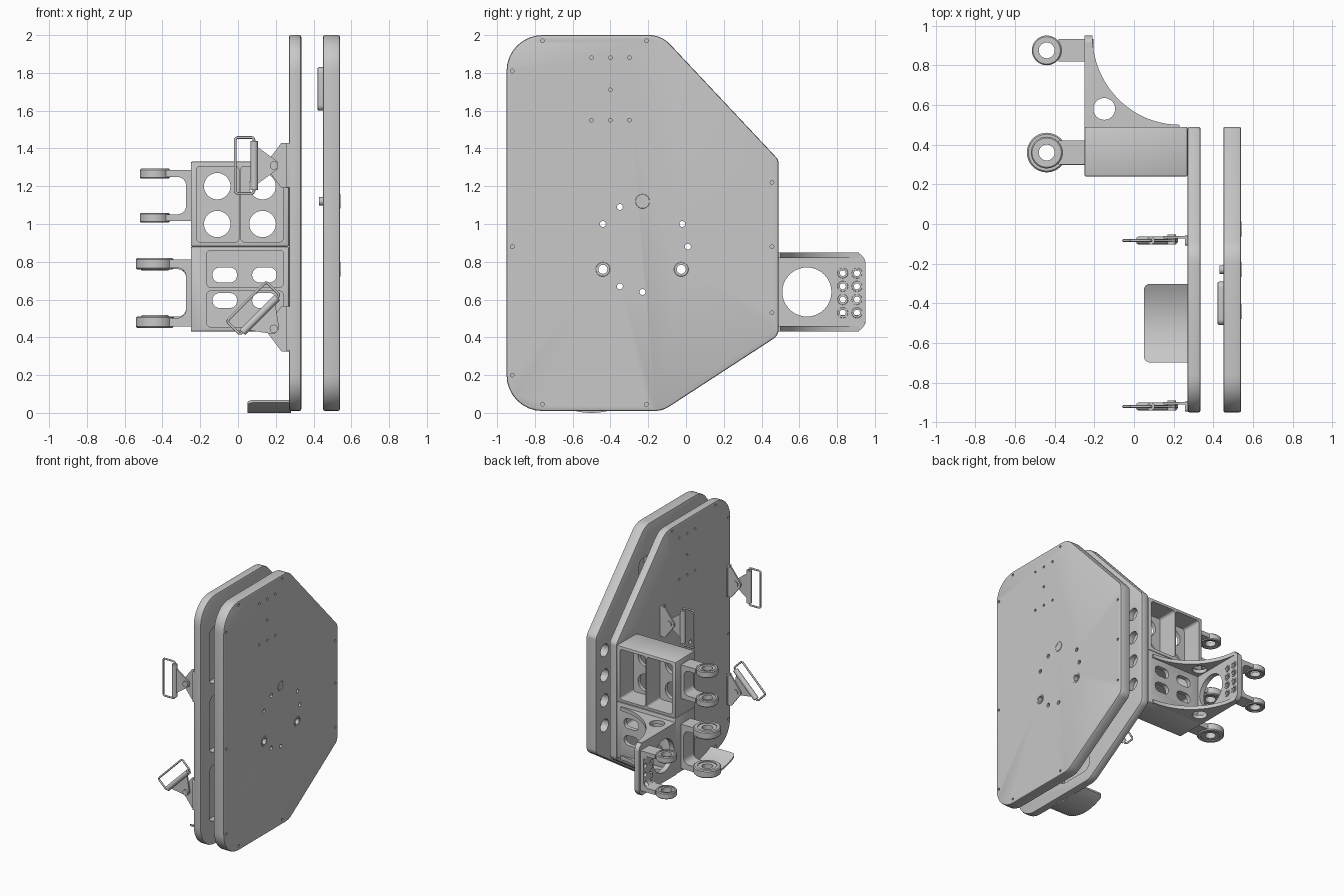
import bpy, bmesh, math
from mathutils import Vector, Matrix

if "Cube" in bpy.data.objects:
    bpy.data.objects.remove(bpy.data.objects["Cube"])

grey = bpy.data.materials.new("satin_grey")
grey.use_nodes = True
grey.diffuse_color = (0.58, 0.58, 0.58, 1)
grey.node_tree.nodes["Principled BSDF"].inputs["Base Color"].default_value = (0.58, 0.58, 0.58, 1)

PLACE = {'X': lambda u, v, t: (t, u, v), 'Y': lambda u, v, t: (u, t, v), 'Z': lambda u, v, t: (u, v, t)}


def fillet(points, steps=8):
    """Closed outline from (u, v, radius) corners."""
    out, n = [], len(points)
    for i, (u, v, r) in enumerate(points):
        p = Vector((u, v))
        if r == 0:
            out.append((u, v))
            continue
        a = (Vector(points[i - 1][:2]) - p).normalized()
        b = (Vector(points[(i + 1) % n][:2]) - p).normalized()
        half = a.angle(b) / 2
        c = p + (a + b).normalized() * r / math.sin(half)
        s, e = p + a * r / math.tan(half) - c, p + b * r / math.tan(half) - c
        start = math.atan2(s.y, s.x)
        sweep = (math.atan2(e.y, e.x) - start + math.pi) % math.tau - math.pi
        for k in range(steps + 1):
            t = start + sweep * k / steps
            out.append((c.x + r * math.cos(t), c.y + r * math.sin(t)))
    return out


def rect(u0, u1, v0, v1, r=0):
    return fillet([(u0, v0, r), (u1, v0, r), (u1, v1, r), (u0, v1, r)])


def circle(u, v, r, n=24):
    return [(u + r * math.cos(math.tau * k / n), v + r * math.sin(math.tau * k / n)) for k in range(n)]


def prism(name, loops, axis, t0, t1):
    """One object made of extruded outlines along an axis."""
    bm = bmesh.new()
    for loop in loops:
        lo = [bm.verts.new(PLACE[axis](u, v, t0)) for u, v in loop]
        hi = [bm.verts.new(PLACE[axis](u, v, t1)) for u, v in loop]
        bm.faces.new(lo)
        bm.faces.new(hi)
        for i in range(len(loop)):
            j = (i + 1) % len(loop)
            bm.faces.new((lo[i], lo[j], hi[j], hi[i]))
    bmesh.ops.recalc_face_normals(bm, faces=bm.faces)
    return add(name, bm)


def add(name, bm):
    me = bpy.data.meshes.new(name)
    bm.to_mesh(me)
    bm.free()
    me.materials.append(grey)
    ob = bpy.data.objects.new(name, me)
    bpy.context.scene.collection.objects.link(ob)
    return ob


def bake(ob):
    dg = bpy.context.evaluated_depsgraph_get()
    me = bpy.data.meshes.new_from_object(ob.evaluated_get(dg))
    ob.modifiers.clear()
    ob.data = me


def cut(ob, loops, axis, t0, t1, op='DIFFERENCE'):
    tool = prism("cutter", loops, axis, t0, t1)
    tool.hide_render = True
    m = ob.modifiers.new("cut", 'BOOLEAN')
    m.operation, m.solver, m.object = op, 'EXACT', tool
    bake(ob)
    bpy.data.objects.remove(tool)


def bevel(ob, width):
    m = ob.modifiers.new("bevel", 'BEVEL')
    m.width, m.segments, m.limit_method = width, 2, 'ANGLE'
    m.angle_limit = math.radians(40)
    bake(ob)


def ring(name, centre, axis, outer, inner, t0, t1, n=32):
    """Washer with a stepped-in bore."""
    mid = (outer + inner) / 2
    d = (t1 - t0) * 0.12
    profile = [(inner, t0 + d), (mid, t0 + d), (mid, t0), (outer - d, t0), (outer, t0 + d),
               (outer, t1 - d), (outer - d, t1), (mid, t1), (mid, t1 - d), (inner, t1 - d)]
    bm = bmesh.new()
    rows = [[bm.verts.new(PLACE[axis](u, v, t)) for u, v in circle(*centre, r, n)] for r, t in profile]
    for a, b in zip(rows, rows[1:] + rows[:1]):
        for i in range(n):
            j = (i + 1) % n
            bm.faces.new((a[i], a[j], b[j], b[i]))
    bmesh.ops.recalc_face_normals(bm, faces=bm.faces)
    return add(name, bm)


# Two side plates, hollowed on their facing sides
outline = fillet([(-.95, .01, .19), (-.125, .01, .15), (.49, .41, .06), (.49, 1.34, .05),
                  (-.13, 2, .15), (-.95, 2, .19)])
pockets = [rect(-.84, -.55, z, z + .45, .06) for z in (.2, .75, 1.3)]
pockets += [rect(-.46, -.12, .1, .5, .06), rect(-.2, -.05, 1.3, 1.75, .05), rect(.08, .3, .5, 1.3, .06)]
pockets += [circle(.385, z, .05) for z in (.6, .8, 1.0, 1.2)]
through = [circle(y, z, .016, 12) for y, z in ((-.35, 1.09), (-.44, 1), (-.02, 1), (.01, .88), (-.35, .67), (-.23, .64))]
through += [circle(y, .76, .024, 16) for y in (-.44, -.025)]
dots = [circle(y, z, .01, 10) for y in (-.76, -.21) for z in (.045, 1.97)]
dots += [circle(-.92, z, .01, 10) for z in (.2, .88, 1.81)]
dots += [circle(.455, z, .01, 10) for z in (.53, .88, 1.22)]
dots += [circle(y, z, .01, 10) for y in (-.5, -.4, -.3) for z in (1.55, 1.88)] + [circle(-.4, 1.71, .01, 10)]
for name, x0, x1, inner, outer in (("right_plate", .27, .335, (.29, .4), (.2, .28)),
                                   ("left_plate", .45, .54, (.4, .51), (.53, .6))):
    plate = prism(name, [outline], 'X', x0, x1)
    bevel(plate, .01)
    cut(plate, pockets, 'X', *inner)
    cut(plate, through, 'X', .2, .6)
    cut(plate, dots, 'X', *outer)

# Fittings on the left plate
pad = prism("inner_pad", [rect(-.51, -.29, 1.6, 1.83, .03)], 'X', .42, .46)
bevel(pad, .01)
prism("bolt_end", [circle(-.23, 1.12, .022, 16)], 'X', .43, .46)
prism("bolt_head", [circle(-.23, 1.12, .02, 6)], 'X', .53, .54)
for y, z in ((-.23, 1.12), (-.44, .76), (-.025, .76)):
    ring("bushing", (y, z), 'X', .038, .024, .53, .543)

# Upper box of the bracket: mid panel with round windows
upper = prism("upper_box", [rect(-.25, .27, .88, 1.33)], 'Y', .24, .49)
bevel(upper, .008)
bays = [rect(x, x + .225, .905, 1.305, .02) for x in (-.22, .015)]
cut(upper, bays, 'Y', .2, .29)
cut(upper, bays, 'Y', .32, .6)
cut(upper, [circle(x, z, .07, 32) for x in (-.11, .13) for z in (1, 1.2)], 'Y', .1, .6)

# Lower box: rear panel with slots
lower = prism("lower_box", [rect(-.25, .27, .43, .88)], 'Y', .24, .49)
bevel(lower, .008)
cut(lower, [rect(-.165, .24, z0, z1, .02) for z0, z1 in ((.455, .645), (.665, .86))], 'Y', .2, .455)
cut(lower, [rect(x - .065, x + .065, z - .04, z + .04, .039) for x in (-.07, .14) for z in (.595, .73)], 'Y', .1, .6)

# Rear wing: wall with holes between two curved gussets
wall = prism("wing_wall", [fillet([(.48, .43, 0), (.95, .43, .06), (.95, .85, .06), (.48, .85, 0)])], 'X', -.25, -.21)
wing_holes = [circle(y, z, .018, 16) for y in (.83, .905) for z in (.53, .6, .67, .74)]
cut(wall, wing_holes + [circle(.64, .64, .13, 40)], 'X', -.4, -.1)
curve = [(.23 - .44 * math.sin(a), .95 - .45 * math.cos(a)) for a in [math.pi / 2 * k / 20 for k in range(20)]]
for name, z0 in (("lower_gusset", .43), ("upper_gusset", .82)):
    g = prism(name, [[(-.25, .48), (.23, .48)] + curve + [(-.25, .915)]], 'Z', z0, z0 + .03)
    cut(g, [circle(-.15, .58, .055, 32), circle(-.22, .62, .01, 10)], 'Z', .3, 1)
for y in (.83, .905):
    for z in (.53, .6, .67, .74):
        ring("wing_bushing", (y, z), 'X', .028, .016, -.215, -.205, 20)


# Forked lugs with ringed eyes
def clevis(name, y, half, z0, z1, r, t):
    fork = prism(name, [fillet([(-.245, z0, 0), (-.38, z0, 0), (-.38, z0 + t, 0), (-.275, z0 + t, .045),
                                (-.275, z1 - t, .045), (-.38, z1 - t, 0), (-.38, z1, 0), (-.245, z1, 0)])],
                 'Y', y - half, y + half)
    for z in (z0, z1 - t):
        ring(name + "_eye", (-.44, y), 'Z', r, .04, z - .008, z + t + .008)
    return fork


clevis("upper_clevis", .36, .06, 1.015, 1.285, .08, .036)
clevis("lower_clevis", .36, .062, .458, .812, .1, .045)
rear = clevis("rear_clevis", .875, .057, .475, .795, .075, .034)
cut(rear, wing_holes, 'X', -.4, -.1)


# Latches: fixed mount, swinging lever and wire bail
def latch(y, z, angle):
    turn = Matrix.Translation((.19, y, z)) @ Matrix.Rotation(angle, 4, 'Y')
    fixed = Matrix.Translation((.19, y, z))
    parts = [(prism("latch_mount", [fillet([(.085, -.12, 0), (.085, .12, 0), (.04, .12, .01), (-.05, 0, .03),
                                            (.04, -.12, .01)])], 'Y', .01, .022), fixed),
             (prism("latch_base", [rect(-.025, .025, -.12, .12, .01)], 'X', .068, .082), fixed),
             (prism("latch_bolt", [circle(0, 0, .022, 16)], 'Y', -.02, .03), fixed),
             (prism("latch_lever", [[(.02, -.02), (.02, .02), (-.09, .1), (-.09, -.1)]], 'Y', -.006, .006), turn),
             (prism("latch_barrel", [circle(-.105, 0, .02, 16)], 'Z', -.13, .13), turn)]
    cu = bpy.data.curves.new("latch_wire", 'CURVE')
    cu.dimensions, cu.bevel_depth, cu.bevel_resolution = '3D', .007, 2
    path = rect(-.205, -.105, -.148, .148, .015)
    sp = cu.splines.new('POLY')
    sp.points.add(len(path) - 1)
    for p, (u, v) in zip(sp.points, path):
        p.co = (u, 0, v, 1)
    sp.use_cyclic_u = True
    cu.materials.append(grey)
    wire = bpy.data.objects.new("latch_wire", cu)
    bpy.context.scene.collection.objects.link(wire)
    for ob, m in parts + [(wire, turn)]:
        ob.matrix_world = m


for y in (-.92, -.083):
    latch(y, 1.31, 0)
    latch(y, .445, math.radians(45))

# Curved foot tongue
arc = [(-.5 + .2 * k / 12, .055 * (k / 12) ** 2) for k in range(-12, 13)]
foot = prism("foot_tongue", [arc + [(y, z + .014) for y, z in reversed(arc)]], 'X', .045, .28)
cut(foot, [fillet([(.05, -.698, .03), (.29, -.698, 0), (.29, -.302, 0), (.05, -.302, .03)])], 'Z', -.1, .2, 'INTERSECT')

# Smooth shading with sharp edges kept
bpy.ops.object.select_all(action='DESELECT')
for ob in bpy.context.scene.objects:
    if ob.type == 'MESH':
        ob.select_set(True)
        bpy.context.view_layer.objects.active = ob
bpy.ops.object.shade_smooth_by_angle(angle=math.radians(30))
